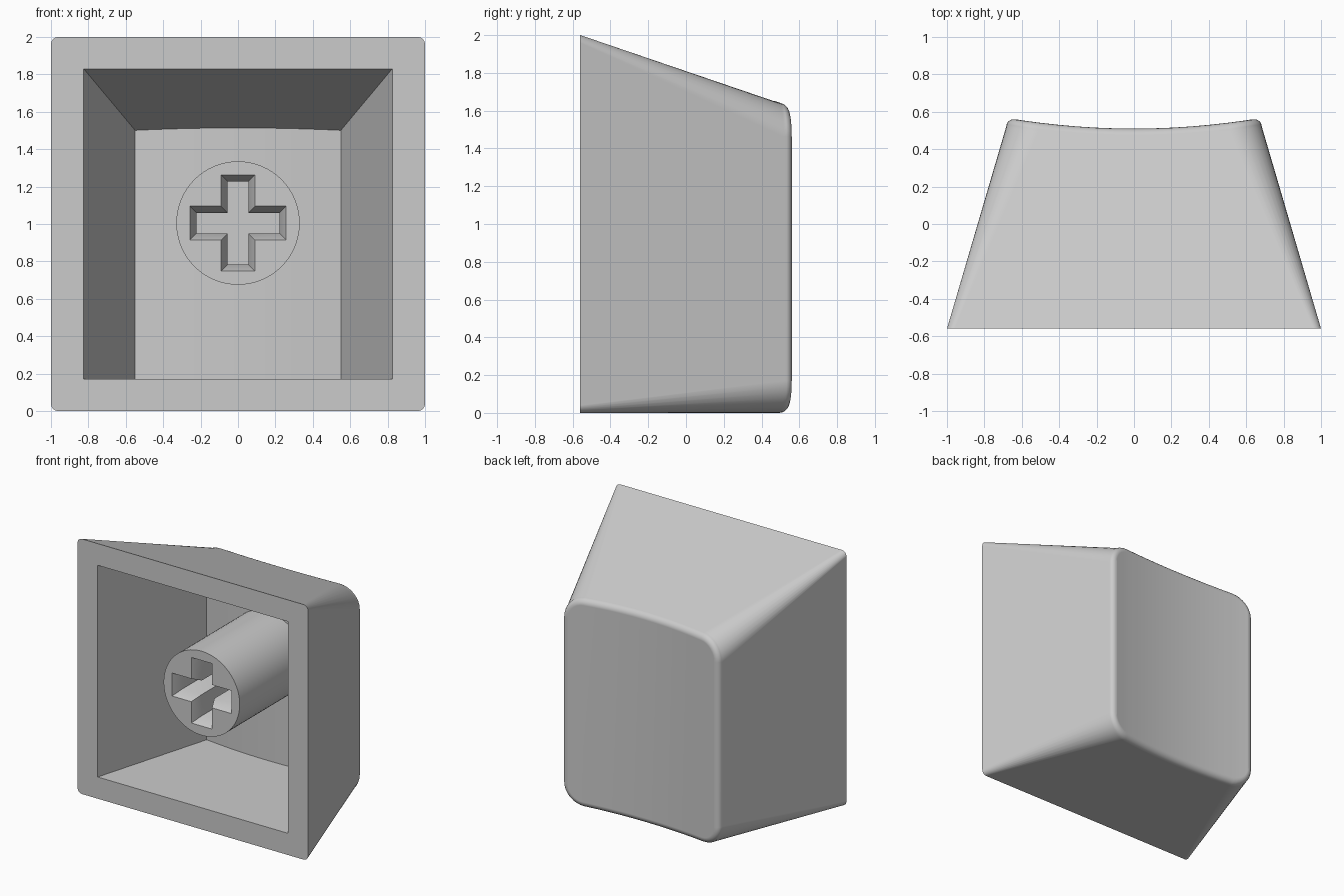
import bpy, bmesh
from math import sin, cos, pi

cube = bpy.data.objects.get("Cube")
if cube:
    bpy.data.objects.remove(cube, do_unlink=True)

grey = bpy.data.materials.new("light grey plastic")
grey.use_nodes = True
grey.diffuse_color = (0.6, 0.6, 0.6, 1)
grey.node_tree.nodes["Principled BSDF"].inputs["Base Color"].default_value = (0.6, 0.6, 0.6, 1)

FRONT, RIM, MID_Z = -0.56, 0.56, 1.005
ARC, SPAN = 8, 9          # corner segments, points along the top edge


def finish(bm, name):
    bmesh.ops.remove_doubles(bm, verts=bm.verts[:], dist=0.0001)
    bmesh.ops.recalc_face_normals(bm, faces=bm.faces[:])
    mesh = bpy.data.meshes.new(name)
    bm.to_mesh(mesh)
    bm.free()
    mesh.materials.append(grey)
    obj = bpy.data.objects.new(name, mesh)
    bpy.context.collection.objects.link(obj)
    bpy.ops.object.select_all(action='DESELECT')
    bpy.context.view_layer.objects.active = obj
    obj.select_set(True)
    bpy.ops.object.shade_smooth_by_angle(angle=pi / 6)
    return obj


def bridge(bm, a, b):
    n = len(a)
    for i in range(n):
        j = (i + 1) % n
        bm.faces.new((a[i], a[j], b[j], b[i]))


def dish(x):
    # shallow cylindrical hollow of the touch surface
    return 0.51 + 0.05 * (x / 0.635) ** 2


def outline(hw, low, high, r):
    # rounded rectangle whose lower row mirrors its upper row
    right = [(hw - r + r * cos(a), high - r + r * sin(a))
             for a in (pi / 2 * i / ARC for i in range(ARC + 1))]
    left = [(-x, z) for x, z in reversed(right)]
    w = hw - r
    edge = [(w - 2 * w * i / (SPAN + 1), high) for i in range(1, SPAN + 1)]
    top = right + edge + left
    return top + [(x, low + high - z) for x, z in reversed(top)]


def ring(bm, pts, depth=None, nominal=RIM, slope=0.344):
    # flat ring at the front, or one following the dish at a given depth
    height = max(z for x, z in pts)
    verts = []
    for x, z in pts:
        y = FRONT if depth is None else dish(x) - depth
        if depth is not None:
            z += slope * (nominal - y) * (z / height) ** 2
        verts.append(bm.verts.new((x, y, z)))
    return verts


def cap(bm, loop):
    n = len(loop)
    for i in range(n // 2 - 1):
        bm.faces.new((loop[i], loop[i + 1], loop[n - 2 - i], loop[n - 1 - i]))


# Hollow tapered shell: cavity, front rim, outer walls, rounded edge, dish
bm = bmesh.new()
loops = [ring(bm, outline(0.55, 0.17, 1.5, 0), depth=0.15, nominal=0.4),
         ring(bm, outline(0.825, 0.17, 1.83, 0)),
         ring(bm, outline(1, 0, 2, 0.04))]
BEVEL = 0.05
for i in range(6):
    a = pi / 2 * i / 5
    inset, drop = BEVEL * (1 - cos(a)), BEVEL * (1 - sin(a))
    loops.append(ring(bm, outline(0.684 - inset, inset, 1.635 - inset, 0.17 - inset),
                      depth=drop, nominal=RIM - drop))
for a, b in zip(loops, loops[1:]):
    bridge(bm, a, b)
cap(bm, loops[0])
cap(bm, loops[-1])
shell = finish(bm, "cap_shell")
weighted = shell.modifiers.new("even shading", 'WEIGHTED_NORMAL')
weighted.keep_sharp = True


# Mounting stem with a chamfered cross socket
def cross(bm, y, reach, half):
    quarter = [(reach, -half), (reach, half), (half, half)]
    pts = []
    for k in range(4):
        c, s = round(cos(k * pi / 2)), round(sin(k * pi / 2))
        pts += [(c * u - s * v, s * u + c * v) for u, v in quarter]
    return [bm.verts.new((x, y, MID_Z + z)) for x, z in pts]


def circle(bm, y, r, n=64):
    return [bm.verts.new((r * cos(2 * pi * i / n), y, MID_Z + r * sin(2 * pi * i / n)))
            for i in range(n)]


bm = bmesh.new()
STEM = -0.45
disc, base = circle(bm, STEM, 0.33), circle(bm, 0.43, 0.33)
mouth = cross(bm, STEM, 0.257, 0.09)
throat = cross(bm, STEM + 0.08, 0.222, 0.055)
floor = cross(bm, 0.3, 0.222, 0.055)
bridge(bm, disc, base)
bridge(bm, mouth, throat)
bridge(bm, throat, floor)
bm.faces.new(floor)
bm.faces.new(base)
rim = [e for e in bm.edges if all(abs(v.co.y - STEM) < 0.001 for v in e.verts)]
bmesh.ops.triangle_fill(bm, edges=rim, use_beauty=True)
finish(bm, "mounting_stem")
